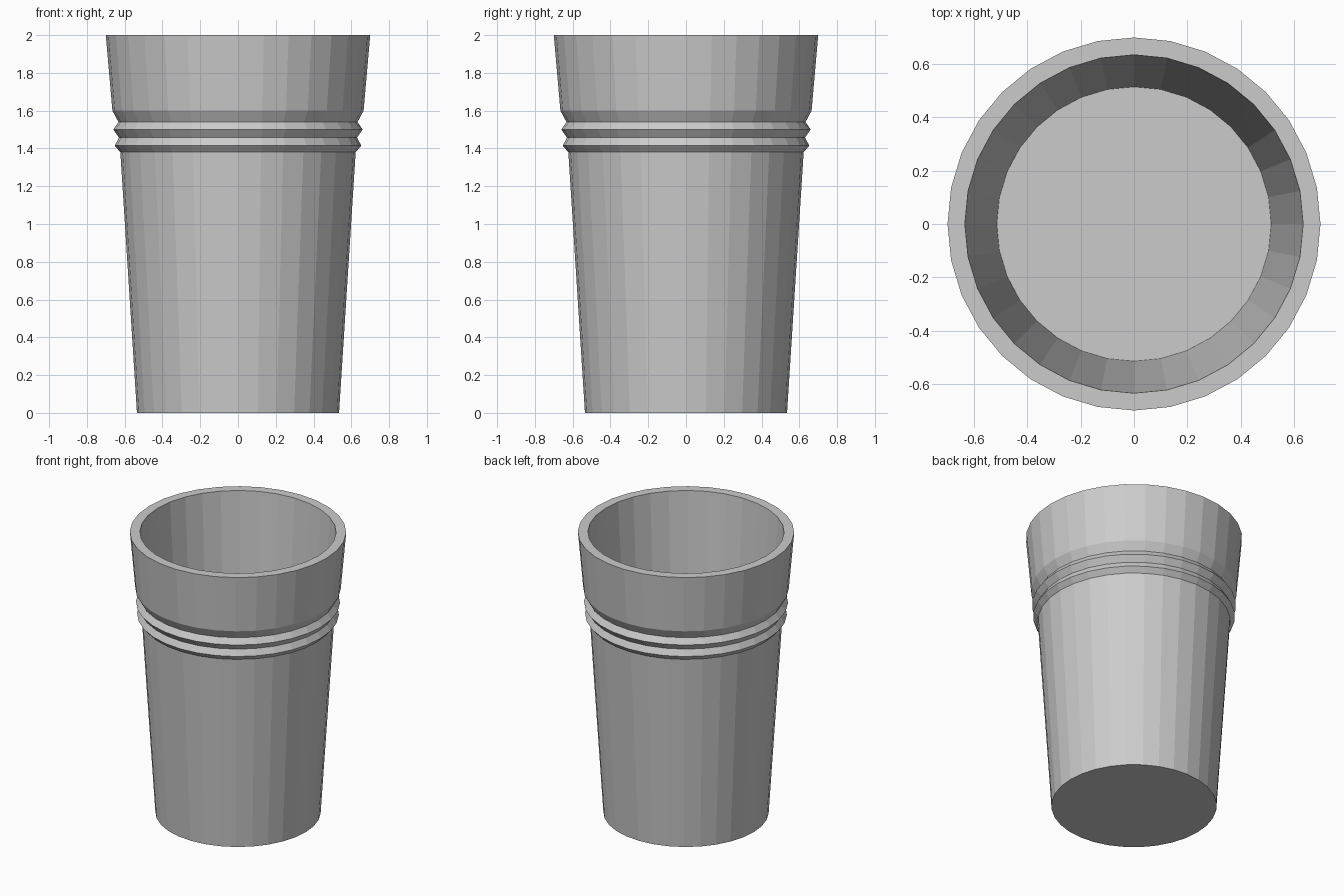
import bpy, bmesh
from math import cos, sin, tau

if "Cube" in bpy.data.objects:
    bpy.data.objects.remove(bpy.data.objects["Cube"])

SIDES = 32

# Cup cross-section (radius, height): outside going up, over the rim, inside going down
profile = [
    (0.535, 0.0), (0.623, 1.38),
    (0.653, 1.415), (0.63, 1.457),   # lower ridge
    (0.66, 1.50), (0.633, 1.54),     # upper ridge
    (0.665, 1.60), (0.70, 2.0),
    (0.635, 2.0), (0.515, 0.05),
]

# Lathe the profile into rings, bridge them and cap the two floors
bm = bmesh.new()
rings = [[bm.verts.new((r * cos(tau * i / SIDES), r * sin(tau * i / SIDES), z))
          for i in range(SIDES)] for r, z in profile]
for low, high in zip(rings, rings[1:]):
    for i in range(SIDES):
        j = (i + 1) % SIDES
        bm.faces.new((low[i], low[j], high[j], high[i]))
bm.faces.new(rings[0][::-1])   # underside
bm.faces.new(rings[-1])        # inside floor
bmesh.ops.recalc_face_normals(bm, faces=bm.faces)

mesh = bpy.data.meshes.new("cup")
bm.to_mesh(mesh)
bm.free()
cup = bpy.data.objects.new("cup", mesh)
bpy.context.collection.objects.link(cup)
